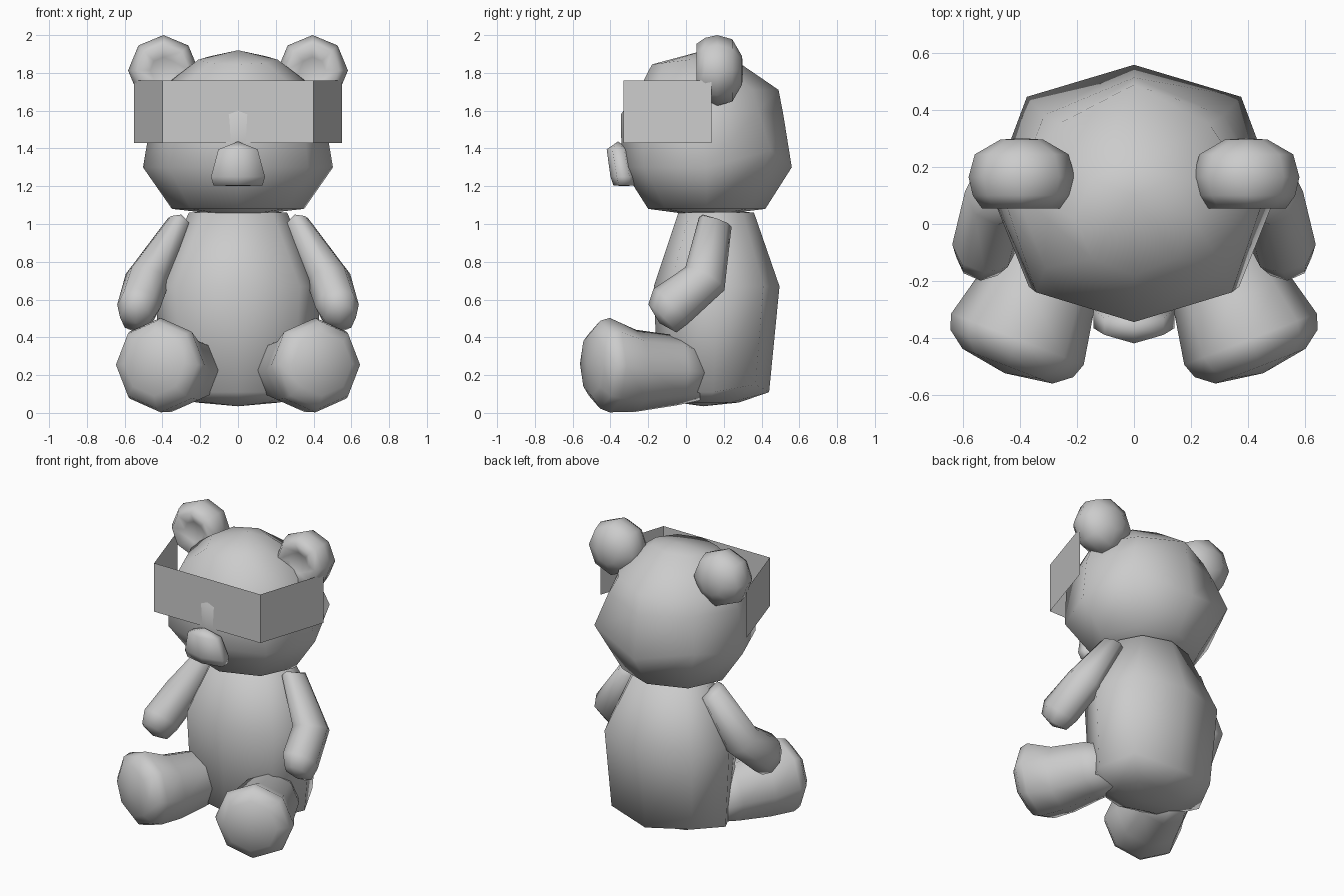
import bpy, bmesh
from math import sin, cos, pi
from mathutils import Vector

if "Cube" in bpy.data.objects:
    bpy.data.objects.remove(bpy.data.objects["Cube"])

X, Y, Z = Vector((1, 0, 0)), Vector((0, 1, 0)), Vector((0, 0, 1))


def finish(name, bm, smooth=True, mirror=False):
    mesh = bpy.data.meshes.new(name)
    bm.to_mesh(mesh)
    bm.free()
    for p in mesh.polygons:
        p.use_smooth = smooth
    ob = bpy.data.objects.new(name, mesh)
    bpy.context.collection.objects.link(ob)
    if mirror:
        mod = ob.modifiers.new("mirror", 'MIRROR')
        mod.use_mirror_merge = False
    return ob


def loft(name, rings, n=8, phase=0.0, mirror=False):
    """Skin rings given as (centre, half axis u, half axis v, front, back, rise).
    front and back scale the diagonal corners, rise lifts the back ones."""
    bm = bmesh.new()
    loops = []
    for c, u, v, front, back, rise in rings:
        loop = []
        for i in range(n):
            a = phase + 2 * pi * i / n
            p = u * cos(a) + v * sin(a)
            if n == 8 and i % 2:
                p = p * back + Z * rise if sin(a) > 0 else p * front
            loop.append(bm.verts.new(Vector(c) + p))
        loops.append(loop)
    for a, b in zip(loops, loops[1:]):
        for i in range(n):
            j = (i + 1) % n
            bm.faces.new((a[i], a[j], b[j], b[i]))
    bmesh.ops.remove_doubles(bm, verts=bm.verts, dist=0.0005)
    bmesh.ops.recalc_face_normals(bm, faces=bm.faces)
    return finish(name, bm, mirror=mirror)


def level(z, y0, y1, rx, front=1.0, back=1.0, rise=0.0, tilt=0.0):
    """Horizontal ring from its front and back y and its half width."""
    return ((0, (y0 + y1) / 2, z), X * rx, Y * (y1 - y0) / 2 + Z * tilt, front, back, rise)


def limb(c, d, rx, rv):
    """Ring across a limb heading in direction d."""
    d = Vector(d).normalized()
    v = d.cross(X).normalized()
    return (c, v.cross(d) * rx, v * rv, 1, 1, 0)


# Torso
loft("body", [level(0.035, 0.09, 0.09, 0), level(0.055, -0.05, 0.28, 0.22),
              level(0.11, -0.15, 0.44, 0.40, 1.05, 1.07, 0.04),
              level(0.67, -0.17, 0.495, 0.44, 1.05, 1.05),
              level(1.06, -0.04, 0.36, 0.26), level(1.08, 0.15, 0.15, 0)])

# Head
loft("head", [level(1.04, 0.1, 0.1, 0), level(1.08, -0.2, 0.42, 0.35),
              level(1.30, -0.34, 0.56, 0.503, 1.04, 1.06, 0.09),
              level(1.58, -0.345, 0.515, 0.455, 1.07, 0.98, 0.02),
              level(1.71, -0.25, 0.49, 0.42, 1.05, 0.89),
              level(1.87, -0.18, 0.22, 0.21, tilt=0.025), level(1.92, 0.1, 0.1, 0)])

# Muzzle
loft("muzzle", [level(1.2, -0.33, -0.33, 0), level(1.205, -0.385, -0.27, 0.15),
                level(1.25, -0.40, -0.265, 0.165), level(1.395, -0.42, -0.30, 0.12),
                level(1.437, -0.36, -0.36, 0)], n=6, phase=pi / 6)

# Ears with a dished front
ear = [(0.10, 0), (0.09, 0.07), (0.055, 0.14), (0.10, 0.172), (0.165, 0.187),
       (0.245, 0.165), (0.297, 0.075), (0.302, 0)]
loft("ears", [((0.395, y, 1.813), X * r, Z * r, 1, 1, 0) for y, r in ear], mirror=True)

# Arms
loft("arms", [limb((0.30, 0.09, 1.05), (0.3, 0, -1), 0, 0),
              limb((0.31, 0.155, 1.01), (0.35, -0.3, -1), 0.065, 0.09),
              limb((0.48, 0.10, 0.71), (0.25, -0.5, -0.85), 0.118, 0.12),
              limb((0.525, -0.08, 0.565), (0.1, -0.7, -0.7), 0.115, 0.13),
              limb((0.54, -0.125, 0.50), (0.1, -0.7, -0.7), 0.085, 0.105),
              limb((0.54, -0.14, 0.475), (0.1, -0.7, -0.7), 0, 0)], mirror=True)

# Legs with bulging feet, splayed outward
leg = [(0.22, 0.09, 0.21, 0), (0.23, 0.07, 0.21, 0.145), (0.275, -0.05, 0.225, 0.185),
       (0.35, -0.265, 0.223, 0.217), (0.41, -0.405, 0.253, 0.25),
       (0.43, -0.455, 0.255, 0.232), (0.445, -0.50, 0.26, 0.17), (0.455, -0.525, 0.26, 0)]
loft("legs", [limb((x, y, z), (0.36, -0.93, 0), r, r) for x, y, z, r in leg], mirror=True)

# Visor: thin band of three flat panels
bm = bmesh.new()
path = [(-0.55, 0.135), (-0.4, -0.33), (0.4, -0.33), (0.55, 0.135)]
low, high = [[bm.verts.new((x, y, z)) for x, y in path] for z in (1.43, 1.76)]
for i in range(3):
    bm.faces.new((low[i], low[i + 1], high[i + 1], high[i]))
finish("visor", bm, smooth=False)
